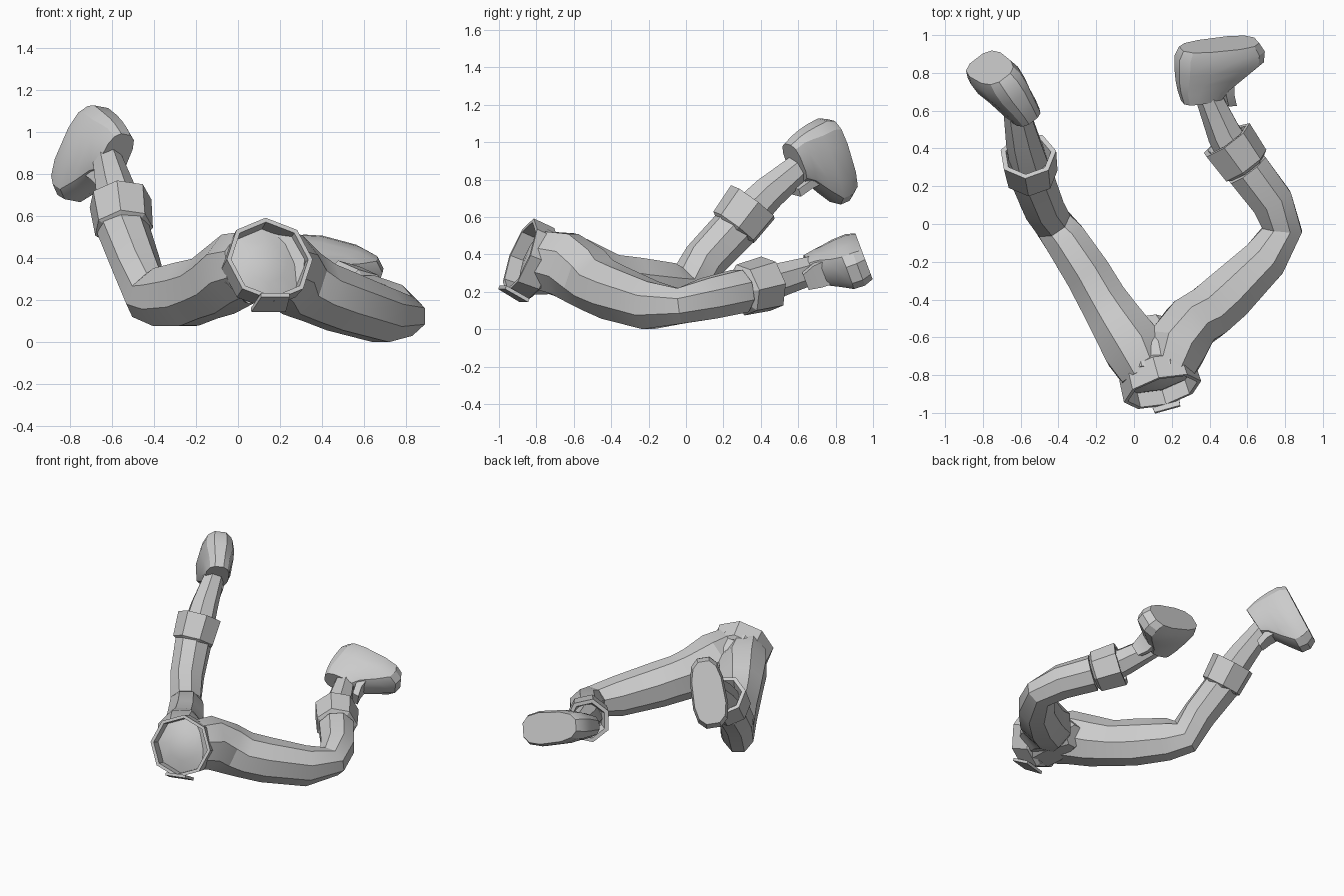
import bpy
import bmesh
from math import sin, cos, pi, radians, copysign
from mathutils import Vector

old = bpy.data.objects.get("Cube")
if old:
    bpy.data.objects.remove(old, do_unlink=True)

grey = bpy.data.materials.new("plain_grey")
grey.use_nodes = True
grey.diffuse_color = (0.6, 0.6, 0.6, 1)
grey.node_tree.nodes["Principled BSDF"].inputs["Base Color"].default_value = (0.6, 0.6, 0.6, 1)


def build(name, loops, angle=28):
    """Skin a list of point loops, cap both ends and shade by angle."""
    bm = bmesh.new()
    rings = [[bm.verts.new(p) for p in loop] for loop in loops]
    for a, b in zip(rings, rings[1:]):
        n = len(a)
        for i in range(n):
            j = (i + 1) % n
            bm.faces.new((a[i], a[j], b[j], b[i]))
    bm.faces.new(rings[0])
    bm.faces.new(rings[-1])
    bmesh.ops.recalc_face_normals(bm, faces=bm.faces)
    mesh = bpy.data.meshes.new(name)
    bm.to_mesh(mesh)
    bm.free()
    mesh.materials.append(grey)
    obj = bpy.data.objects.new(name, mesh)
    bpy.context.collection.objects.link(obj)
    bpy.ops.object.select_all(action="DESELECT")
    obj.select_set(True)
    bpy.context.view_layer.objects.active = obj
    bpy.ops.object.shade_smooth_by_angle(angle=radians(angle))


def frame(axis):
    t = Vector(axis).normalized()
    side = t.cross(Vector((0, 0, 1))).normalized()
    return t, side, side.cross(t)


def ring(center, axis, rx, ry, n, phase):
    _, side, up = frame(axis)
    angles = [2 * pi * (i + phase) / n for i in range(n)]
    return [Vector(center) + side * rx * cos(a) + up * ry * sin(a) for a in angles]


def tube(name, path, n=8):
    """Loft along a path of (center, half width, half height)."""
    pts = [Vector(p[0]) for p in path]
    grow = 1 / cos(pi / n)
    loops = []
    for i, (c, rx, ry) in enumerate(path):
        ahead = (pts[min(i + 1, len(pts) - 1)] - pts[i]).normalized()
        behind = (pts[i] - pts[max(i - 1, 0)]).normalized()
        loops.append(ring(c, ahead + behind, rx * grow, ry * grow, n, 0.5))
    build(name, loops)


def collar(name, start, axis, profile, n):
    """Turned band: profile is (distance along axis, radius)."""
    t = Vector(axis).normalized()
    build(name, [ring(Vector(start) + t * d, t, r, r, n, 0) for d, r in profile])


def shoe(name, sole, up, toe):
    """Shoe stacked from blunt oval layers, sole first, with a tongue at the ankle."""
    up = Vector(up).normalized()
    toe = Vector(toe)
    toe = (toe - up * toe.dot(up)).normalized()
    side = up.cross(toe)
    sole = Vector(sole)

    def layer(h, back, front, w, tilt=0.0):
        mid, half = (back + front) / 2, (front - back) / 2
        out = []
        for i in range(12):
            a = 2 * pi * (i + 0.5) / 12
            c, s = [copysign(abs(v) ** 0.7, v) for v in (cos(a), sin(a))]
            out.append(sole + toe * (mid + half * c) + side * w * s * (1 + 0.08 * c)
                       + up * (h + tilt * c))
        return out

    build(name, [
        layer(0, -0.215, 0.215, 0.105),
        layer(0.05, -0.24, 0.245, 0.118),
        layer(0.12, -0.24, 0.24, 0.115, -0.01),
        layer(0.18, -0.235, 0.16, 0.1, -0.01),
        layer(0.24, -0.225, 0.06, 0.09),
        layer(0.295, -0.205, 0.02, 0.08, -0.01),
    ])
    build(name + "_tongue", [
        [sole + toe * (x + dx) + side * y + up * h
         for x, y in ((0, -w), (0.045, -w), (0.045, w), (0, w))]
        for h, dx, w in ((0.18, 0.02, 0.07), (0.27, 0.02, 0.065), (0.34, 0.04, 0.045))])


# Waistband with a domed filling, and its buckle plate
waist_axis = Vector((0.25, -0.9, 0.36)).normalized()
waist = Vector((0.12, -0.775, 0.35))
collar("waistband", waist, waist_axis,
       [(-0.02, 0.18), (0, 0.205), (0.125, 0.212), (0.125, 0.19), (0.045, 0.185), (0.075, 0.1),
        (0.085, 0.03)], 8)
_, across, upward = frame(waist_axis)
buckle = waist + waist_axis * 0.085 - upward * 0.205
build("buckle", [[buckle + across * x + waist_axis * y + upward * (z + y * 0.15)
                  for x, y in ((-0.085, -0.07), (0.085, -0.07), (0.07, 0.07), (-0.07, 0.07))]
                 for z in (-0.01, 0.01)])

# Pelvis between the two legs
tube("pelvis", [((0.12, -0.79, 0.36), 0.185, 0.18), ((0.11, -0.67, 0.33), 0.19, 0.15),
                ((0.1, -0.58, 0.29), 0.14, 0.11), ((0.09, -0.51, 0.26), 0.07, 0.07)])

# Trouser legs from hip to below the knee
tube("right_leg", [((0.06, -0.79, 0.37), 0.13, 0.155), ((0.0, -0.66, 0.35), 0.16, 0.168),
                   ((-0.09, -0.52, 0.29), 0.14, 0.16), ((-0.16, -0.41, 0.255), 0.128, 0.145),
                   ((-0.24, -0.27, 0.23), 0.122, 0.152),
                   ((-0.365, -0.08, 0.215), 0.112, 0.138), ((-0.435, 0.01, 0.225), 0.1, 0.12),
                   ((-0.485, 0.1, 0.37), 0.108, 0.11), ((-0.55, 0.27, 0.55), 0.115, 0.115)])
tube("left_leg", [((0.19, -0.77, 0.37), 0.13, 0.155), ((0.225, -0.65, 0.35), 0.16, 0.168),
                  ((0.3, -0.53, 0.28), 0.145, 0.16), ((0.39, -0.47, 0.235), 0.142, 0.145),
                  ((0.49, -0.385, 0.195), 0.14, 0.143),
                  ((0.69, -0.19, 0.128), 0.12, 0.128), ((0.785, -0.03, 0.125), 0.105, 0.095),
                  ((0.73, 0.12, 0.165), 0.11, 0.11), ((0.6, 0.29, 0.205), 0.115, 0.115)])

# Rolled cuffs, hollow on the ankle side
cuff_profile = [(-0.02, 0.11), (0, 0.142), (0.17, 0.152), (0.17, 0.124), (0.1, 0.1)]
collar("right_cuff", (-0.545, 0.26, 0.545), (-0.1, 0.6, 0.79), cuff_profile, 7)
collar("left_cuff", (0.585, 0.31, 0.21), (-0.57, 0.8, 0.2), cuff_profile, 7)

# Bare shins
tube("right_shin", [((-0.555, 0.33, 0.62), 0.095, 0.095), ((-0.585, 0.44, 0.73), 0.085, 0.085),
                    ((-0.625, 0.62, 0.88), 0.062, 0.068)], 7)
tube("left_shin", [((0.54, 0.38, 0.23), 0.095, 0.095), ((0.48, 0.48, 0.26), 0.085, 0.085),
                   ((0.385, 0.7, 0.325), 0.062, 0.068)], 7)

# Shoes
shoe("right_shoe", (-0.76, 0.825, 0.93), (0.5, -0.75, -0.4), (-0.15, 0.1, -0.38))
shoe("left_shoe", (0.45, 0.95, 0.395), (0, -0.93, -0.35), (0.94, 0.05, -0.31))
